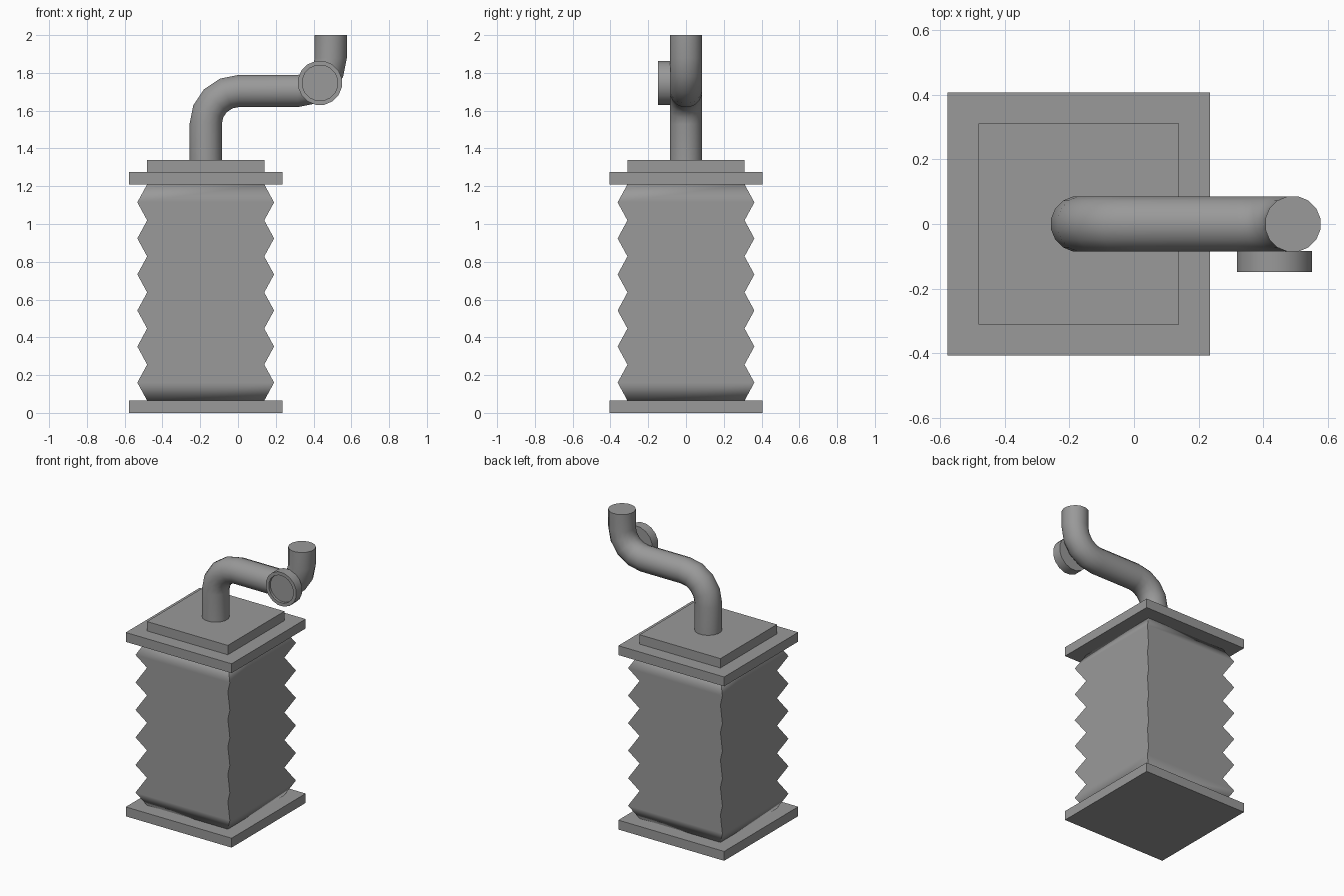
import bpy, bmesh
from math import pi, sin, cos, radians

if "Cube" in bpy.data.objects:
    bpy.data.objects.remove(bpy.data.objects["Cube"])

CX = -0.171  # centre line of the box body

dark = bpy.data.materials.new("dark_grey")
dark.diffuse_color = (0.32, 0.32, 0.32, 1)
dark.use_nodes = True
dark.node_tree.nodes["Principled BSDF"].inputs["Base Color"].default_value = dark.diffuse_color


def loft(name, rings, smooth=None):
    """Bridge equal-length point rings and cap both ends."""
    bm = bmesh.new()
    vs = [[bm.verts.new(p) for p in r] for r in rings]
    n = len(vs[0])
    for a, b in zip(vs, vs[1:]):
        for i in range(n):
            j = (i + 1) % n
            bm.faces.new((a[i], a[j], b[j], b[i]))
    bm.faces.new(vs[0])
    bm.faces.new(vs[-1])
    bmesh.ops.recalc_face_normals(bm, faces=bm.faces)
    me = bpy.data.meshes.new(name)
    bm.to_mesh(me)
    bm.free()
    me.materials.append(dark)
    ob = bpy.data.objects.new(name, me)
    bpy.context.collection.objects.link(ob)
    if smooth:
        bpy.ops.object.select_all(action='DESELECT')
        ob.select_set(True)
        bpy.context.view_layer.objects.active = ob
        bpy.ops.object.shade_smooth_by_angle(angle=radians(smooth))
    return ob


def square(h, z):
    return [(CX + sx * h, sy * h, z) for sx, sy in ((-1, -1), (1, -1), (1, 1), (-1, 1))]


def plate(name, h, z0, z1):
    return loft(name, [square(h, z0), square(h, z1)])


# Flat plates
plate("base_plate", 0.406, 0, 0.065)
plate("top_plate", 0.406, 1.21, 1.275)
plate("cap_plate", 0.31, 1.275, 1.34)

# Pleated bellows: square rings alternating narrow and wide
FOLDS = 12
step = (1.21 - 0.065) / FOLDS
loft("bellows", [square(0.362 if i % 2 else 0.31, 0.065 + i * step)
                 for i in range(FOLDS + 1)], smooth=75)

# Bent pipe: (x, z, tilt) stations along an S-shaped path
R, BEND, SEG, SIDES = 0.087, 0.175, 4, 16
x0, z0, x1 = -0.171, 1.704, 0.491
path = [(x0, 1.33, 0)]
for i in range(SEG + 1):
    t = pi / 2 * i / SEG
    path.append((x0 + BEND * (1 - cos(t)), z0 - BEND * (1 - sin(t)), t))
for i in range(SEG + 1):
    t = pi / 2 * (1 - i / SEG)
    path.append((x1 - BEND * (1 - cos(t)), z0 + BEND * (1 - sin(t)), t))
path.append((x1, 2.0, 0))
angles = [2 * pi * (k + 0.5) / SIDES for k in range(SIDES)]
loft("pipe", [[(x + R * cos(a) * cos(t), R * sin(a), z - R * cos(a) * sin(t))
               for a in angles] for x, z, t in path], smooth=40)

# Gauge dial on the front of the pipe, with a recessed face
profile = [(0.118, -0.083), (0.118, -0.148), (0.095, -0.148), (0.095, -0.13)]
loft("gauge", [[(0.434 + r * cos(a), y, 1.747 + r * sin(a)) for a in angles]
               for r, y in profile], smooth=40)
